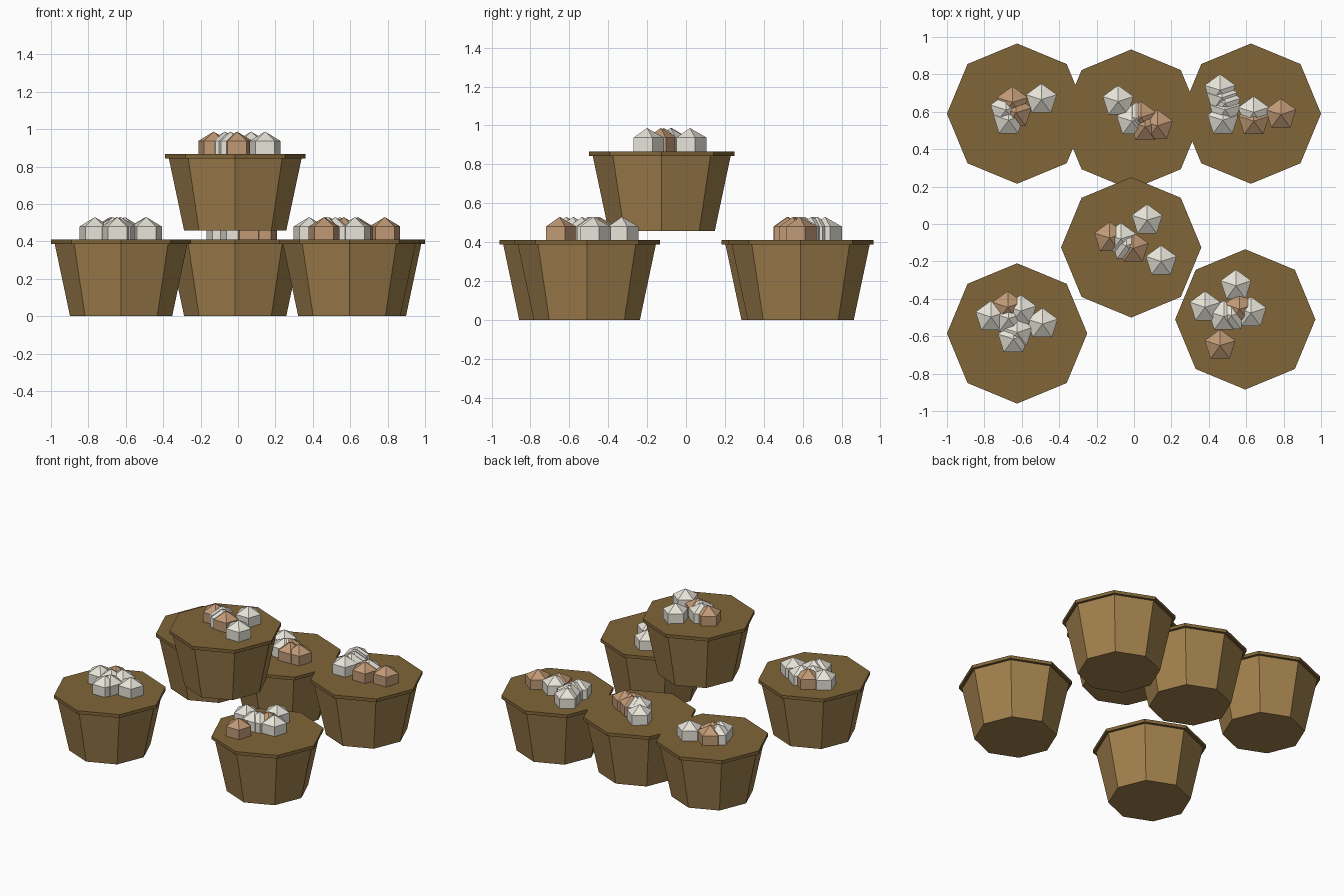
import bpy, bmesh, math

if "Cube" in bpy.data.objects:
    bpy.data.objects.remove(bpy.data.objects["Cube"])


def material(name, rgb):
    m = bpy.data.materials.new(name)
    m.diffuse_color = (*rgb, 1)
    m.use_nodes = True
    m.node_tree.nodes["Principled BSDF"].inputs["Base Color"].default_value = m.diffuse_color
    return m


WOOD = material("basket_brown", (0.36, 0.22, 0.075))
RIM = material("rim_brown", (0.22, 0.13, 0.04))
WHITE = material("egg_white", (0.80, 0.77, 0.69))
TAN = material("egg_tan", (0.53, 0.32, 0.18))


def lathe(name, sides, rings, start, loc, mat):
    """Closed faceted solid; rings are (radius, z), radius 0 makes a point."""
    bm = bmesh.new()
    loops = []
    for r, z in rings:
        n = sides if r else 1
        angles = [start + 2 * math.pi * i / sides for i in range(n)]
        loops.append([bm.verts.new((r * math.cos(a), r * math.sin(a), z)) for a in angles])
    for lo, hi in zip(loops, loops[1:]):
        for i in range(sides):
            j = (i + 1) % sides
            quad = [lo[i % len(lo)], lo[j % len(lo)], hi[j % len(hi)], hi[i % len(hi)]]
            bm.faces.new(list(dict.fromkeys(quad)))
    if len(loops[0]) > 1:
        bm.faces.new(loops[0][::-1])
    if len(loops[-1]) > 1:
        bm.faces.new(loops[-1])
    bmesh.ops.recalc_face_normals(bm, faces=bm.faces)
    me = bpy.data.meshes.new(name)
    bm.to_mesh(me)
    bm.free()
    me.materials.append(mat)
    ob = bpy.data.objects.new(name, me)
    ob.location = loc
    bpy.context.collection.objects.link(ob)


# Egg: five-sided, three-ring low-poly sphere
R = 0.1
EGG = [(0, -R), (R * 0.866, -R / 2), (R * 0.866, R / 2), (0, R)]


def basket(name, x, y, z, white, tan):
    # Tapered eight-sided tub
    lathe(name + "_basket", 8, [(0.273, 0), (0.355, 0.387)], 0, (x, y, z), WOOD)
    # Flat lid-like rim
    lathe(name + "_rim", 8, [(0.375, 0.387), (0.375, 0.41)], 0, (x, y, z), RIM)
    # Eggs half sunk into the top
    for label, mat, spots in (("white", WHITE, white), ("tan", TAN, tan)):
        for i, (ex, ey) in enumerate(spots):
            lathe(f"{name}_{label}_egg_{i}", 5, EGG, math.pi / 2, (ex, ey, z + 0.43), mat)


basket("back_left", -0.625, 0.59, 0,
       [(-0.495, 0.665), (-0.67, 0.555), (-0.685, 0.61)],
       [(-0.65, 0.65), (-0.63, 0.595)])
basket("back_middle", -0.015, 0.558, 0,
       [(-0.085, 0.655), (-0.01, 0.55), (0.012, 0.565)],
       [(0.037, 0.57), (0.06, 0.52), (0.125, 0.525)])
basket("back_right", 0.625, 0.59, 0,
       [(0.46, 0.715), (0.47, 0.675), (0.487, 0.645), (0.487, 0.61), (0.475, 0.555), (0.64, 0.597)],
       [(0.64, 0.55), (0.785, 0.585)])
basket("front_left", -0.625, -0.585, 0,
       [(-0.765, -0.497), (-0.605, -0.465), (-0.67, -0.505), (-0.49, -0.535),
        (-0.645, -0.615), (-0.625, -0.58)],
       [(-0.675, -0.445)])
basket("front_right", 0.595, -0.51, 0,
       [(0.545, -0.33), (0.38, -0.445), (0.48, -0.495), (0.52, -0.49), (0.625, -0.475)],
       [(0.565, -0.455), (0.46, -0.65)])
basket("upper", -0.015, -0.125, 0.457,
       [(-0.07, -0.08), (-0.04, -0.115), (0.07, 0.02), (0.145, -0.2)],
       [(-0.13, -0.075), (-0.005, -0.13)])
